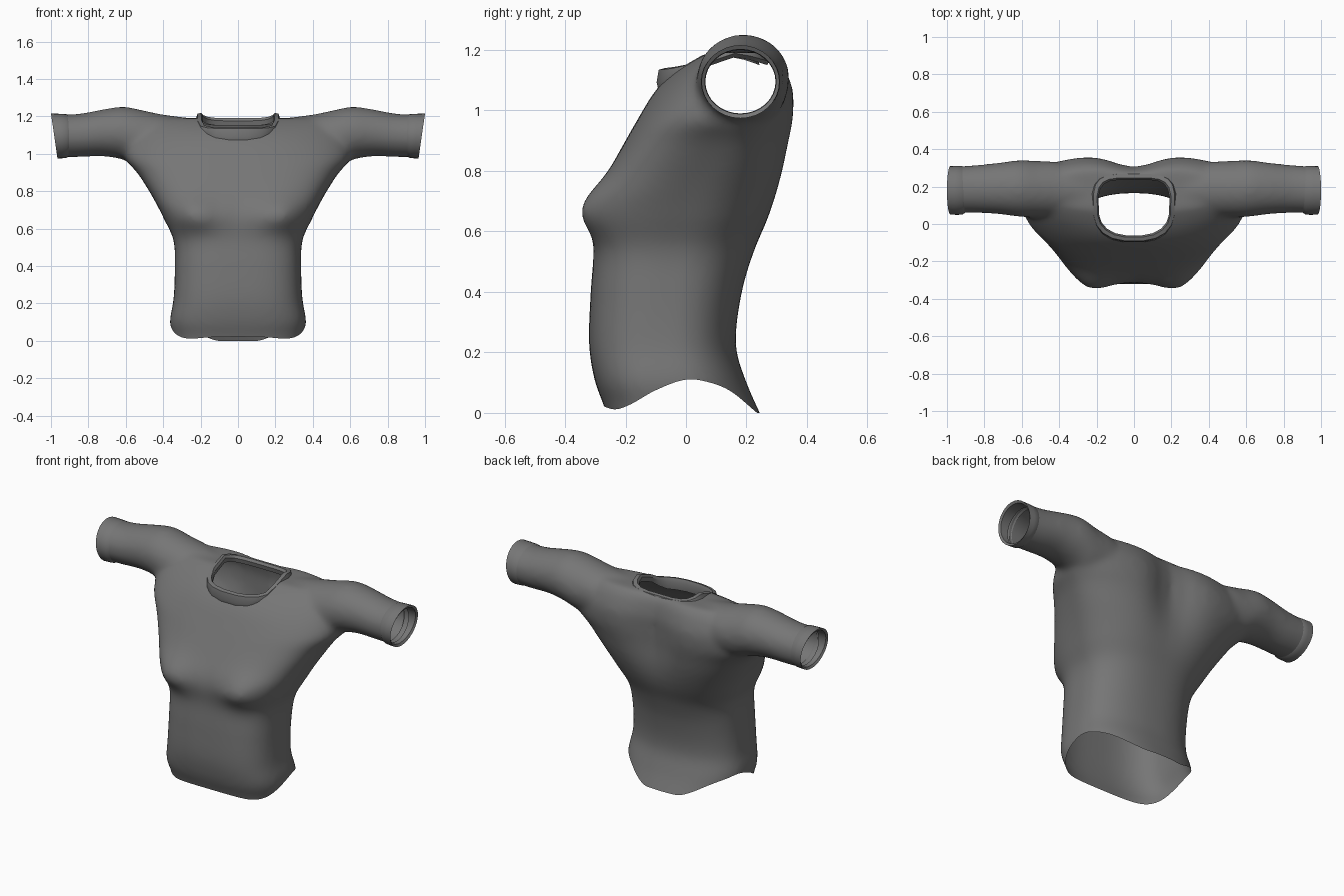
import bpy, bmesh, math

if "Cube" in bpy.data.objects:
    bpy.data.objects.remove(bpy.data.objects["Cube"])

cloth = bpy.data.materials.new("grey cloth")
cloth.use_nodes = True
cloth.diffuse_color = (0.18, 0.18, 0.18, 1)
cloth.node_tree.nodes["Principled BSDF"].inputs["Base Color"].default_value = (0.18, 0.18, 0.18, 1)


def interp(table, t):
    """Smooth lookup of a row in a table keyed by its first column."""
    t = min(max(t, table[0][0]), table[-1][0])
    i = next(k for k in range(len(table) - 1) if t <= table[k + 1][0])
    a, b = table[i], table[i + 1]
    before, after = table[max(i - 1, 0)], table[min(i + 2, len(table) - 1)]
    h = b[0] - a[0]
    k = (t - a[0]) / h
    row = []
    for o, p, q, r in zip(before[1:], a[1:], b[1:], after[1:]):
        m0 = (q - o) / (b[0] - before[0]) * h
        m1 = (r - p) / (after[0] - a[0]) * h
        row.append(p + k * (m0 + k * (3 * (q - p) - 2 * m0 - m1 + k * (2 * (p - q) + m0 + m1))))
    return row


def spow(v, e):
    return math.copysign(abs(v) ** e, v)


def bell(v, width):
    return math.exp(-(v / width) ** 2)


def loft(bm, rings, capped):
    loops = [[bm.verts.new(p) for p in ring] for ring in rings]
    for a, b in zip(loops, loops[1:]):
        for i in range(len(a)):
            j = (i + 1) % len(a)
            bm.faces.new((a[i], a[j], b[j], b[i]))
    if capped:
        bm.faces.new(loops[0][::-1])
        bm.faces.new(loops[-1])


def make_object(name, bm, angle):
    bmesh.ops.recalc_face_normals(bm, faces=bm.faces)
    mesh = bpy.data.meshes.new(name)
    bm.to_mesh(mesh)
    bm.free()
    mesh.materials.append(cloth)
    obj = bpy.data.objects.new(name, mesh)
    bpy.context.collection.objects.link(obj)
    bpy.ops.object.select_all(action="DESELECT")
    obj.select_set(True)
    bpy.context.view_layer.objects.active = obj
    bpy.ops.object.shade_smooth_by_angle(angle=math.radians(angle))
    return obj


# Torso levels: height, half width, front, back, side seam depth, front boxiness
TORSO = [
    (-0.14, 0.34, -0.23, 0.31, -0.02, 3.1),
    (0.02, 0.35, -0.27, 0.235, -0.03, 3.1),
    (0.10, 0.365, -0.30, 0.20, -0.04, 3.1),
    (0.22, 0.345, -0.32, 0.165, -0.05, 3.1),
    (0.40, 0.338, -0.315, 0.185, -0.04, 3.1),
    (0.54, 0.345, -0.305, 0.23, -0.02, 3.1),
    (0.65, 0.395, -0.312, 0.285, 0.02, 3.2),
    (0.72, 0.43, -0.295, 0.315, 0.05, 3.4),
    (0.80, 0.475, -0.255, 0.34, 0.09, 3.3),
    (0.90, 0.54, -0.20, 0.36, 0.13, 3.0),
    (0.97, 0.60, -0.16, 0.37, 0.16, 2.7),
    (1.06, 0.61, -0.105, 0.37, 0.18, 2.3),
    (1.12, 0.59, -0.05, 0.35, 0.18, 2.1),
    (1.16, 0.55, 0.01, 0.33, 0.18, 2.2),
    (1.19, 0.48, 0.07, 0.30, 0.18, 2.4),
]


def torso_ring(z, count=64):
    w, front, back, seam, box = interp(TORSO, z)
    ring = []
    for i in range(count):
        a = math.tau * i / count
        n = 2.3 if math.sin(a) > 0 else box
        x = w * spow(math.cos(a), 2 / n)
        s = spow(math.sin(a), 2 / n)
        y = seam + s * ((back - seam) if s > 0 else (seam - front))
        if s < 0:   # bust
            y += 0.058 * s * bell(abs(x) - 0.24, 0.12) * bell(z - 0.665, 0.1 if z > 0.665 else 0.08)
        else:       # hollow along the spine
            y -= 0.07 * s * bell(x, 0.15) * bell(z - 0.99, 0.26)
        ring.append((x, y, z))
    return ring


# Sleeve stations: distance out, middle depth, depth radius, middle height, height radius
SLEEVE = [
    (0.24, 0.17, 0.10, 1.09, 0.10),
    (0.40, 0.185, 0.145, 1.08, 0.13),
    (0.52, 0.185, 0.152, 1.085, 0.15),
    (0.61, 0.19, 0.152, 1.11, 0.142),
    (0.72, 0.19, 0.138, 1.112, 0.126),
    (0.85, 0.187, 0.128, 1.098, 0.116),
    (1.00, 0.18, 0.125, 1.095, 0.114),
]


def sleeve_ring(side, x, cy, ry, cz, rz, count=32, slant=0):
    ring = []
    for i in range(count):
        a = math.tau * i / count
        c = math.sin(a)
        ring.append((side * (x - slant * (1 - c) / 2), cy + ry * math.cos(a), cz + rz * c))
    return ring


# Shirt body: torso and sleeves fused into one skin
bm = bmesh.new()
loft(bm, [torso_ring(-0.14 + 1.33 * i / 54) for i in range(55)], True)
for side in (-1, 1):
    stations = [0.24 + 0.04 * i for i in range(20)]
    loft(bm, [sleeve_ring(side, x, *interp(SLEEVE, x)) for x in stations], True)
shirt = make_object("shirt_body", bm, 60)
remesh = shirt.modifiers.new("fuse", "REMESH")
remesh.mode = "VOXEL"
remesh.voxel_size = 0.016
smooth = shirt.modifiers.new("soften", "SMOOTH")
smooth.factor = 0.5
smooth.iterations = 12
for name in ("fuse", "soften"):
    bpy.ops.object.modifier_apply(modifier=name)

# Open the sleeves, the arched hem and the neck
HEM = [(-0.30, 0.035), (-0.24, 0.012), (-0.19, 0.025), (-0.1, 0.075), (0, 0.11),
       (0.08, 0.10), (0.15, 0.07), (0.235, 0.0)]
bm = bmesh.new()
bm.from_mesh(shirt.data)


def cut(point, normal):
    bmesh.ops.bisect_plane(bm, geom=bm.verts[:] + bm.edges[:] + bm.faces[:],
                           plane_co=point, plane_no=normal, clear_outer=True)


for side in (-1, 1):
    cut((side * 0.918, 0, 0), (side, 0, 0))
for v in bm.verts:
    v.co.z -= interp(HEM, v.co.y)[0]
cut((0, 0, 0), (0, 0, -1))
for v in bm.verts:
    v.co.z += interp(HEM, v.co.y)[0]

# Neck outline is rounder at the front than at the back
NECK_Y = 0.088


def neck_power(s):
    return 4 if s > 0 else 2.5


def in_neck(p):
    s = (p.y - NECK_Y) / 0.17
    n = neck_power(s)
    return p.z > 0.98 and abs(p.x / 0.2) ** n + abs(s) ** n < 1


bmesh.ops.delete(bm, geom=[f for f in bm.faces if in_neck(f.calc_center_median())], context="FACES")
bm.to_mesh(shirt.data)
bm.free()
bpy.ops.object.shade_smooth_by_angle(angle=math.radians(60))

# Cuffs: slightly wider bands with a slanted open end
for side, name in ((1, "left_cuff"), (-1, "right_cuff")):
    bm = bmesh.new()
    profile = [(0.9, 0.118, 0.106, 0), (0.918, 0.13, 0.117, 0),
               (0.96, 0.131, 0.119, 0.02), (1.0, 0.129, 0.121, 0.035),
               (0.992, 0.118, 0.107, 0.035), (0.93, 0.116, 0.105, 0)]
    loft(bm, [sleeve_ring(side, x, 0.18, ry, 1.095, rz, slant=s) for x, ry, rz, s in profile], False)
    make_object(name, bm, 40)

# Collar: a faceted band, low at the front and peaked over the shoulders
# Front-to-back position: lower edge height, upper edge height
COLLAR = [(-1, 1.08, 1.14), (-0.75, 1.085, 1.145), (-0.4, 1.12, 1.16), (0.1, 1.18, 1.22),
          (0.6, 1.175, 1.21), (1, 1.155, 1.19)]


def collar_ring(rx, ry, lift, count=20):
    ring = []
    for i in range(count):
        a = math.tau * (i + 0.5) / count
        e = 2 / neck_power(math.sin(a))
        s = spow(math.sin(a), e)
        low, high = interp(COLLAR, s)
        ring.append((rx * spow(math.cos(a), e), NECK_Y + ry * s, low + (high - low) * lift))
    return ring


bm = bmesh.new()
loft(bm, [collar_ring(0.212, 0.182, -0.15), collar_ring(0.226, 0.187, 0.2),
          collar_ring(0.218, 0.18, 0.9), collar_ring(0.198, 0.16, 1.0),
          collar_ring(0.19, 0.15, 0.6), collar_ring(0.194, 0.156, -0.15)], False)
make_object("collar", bm, 35)
